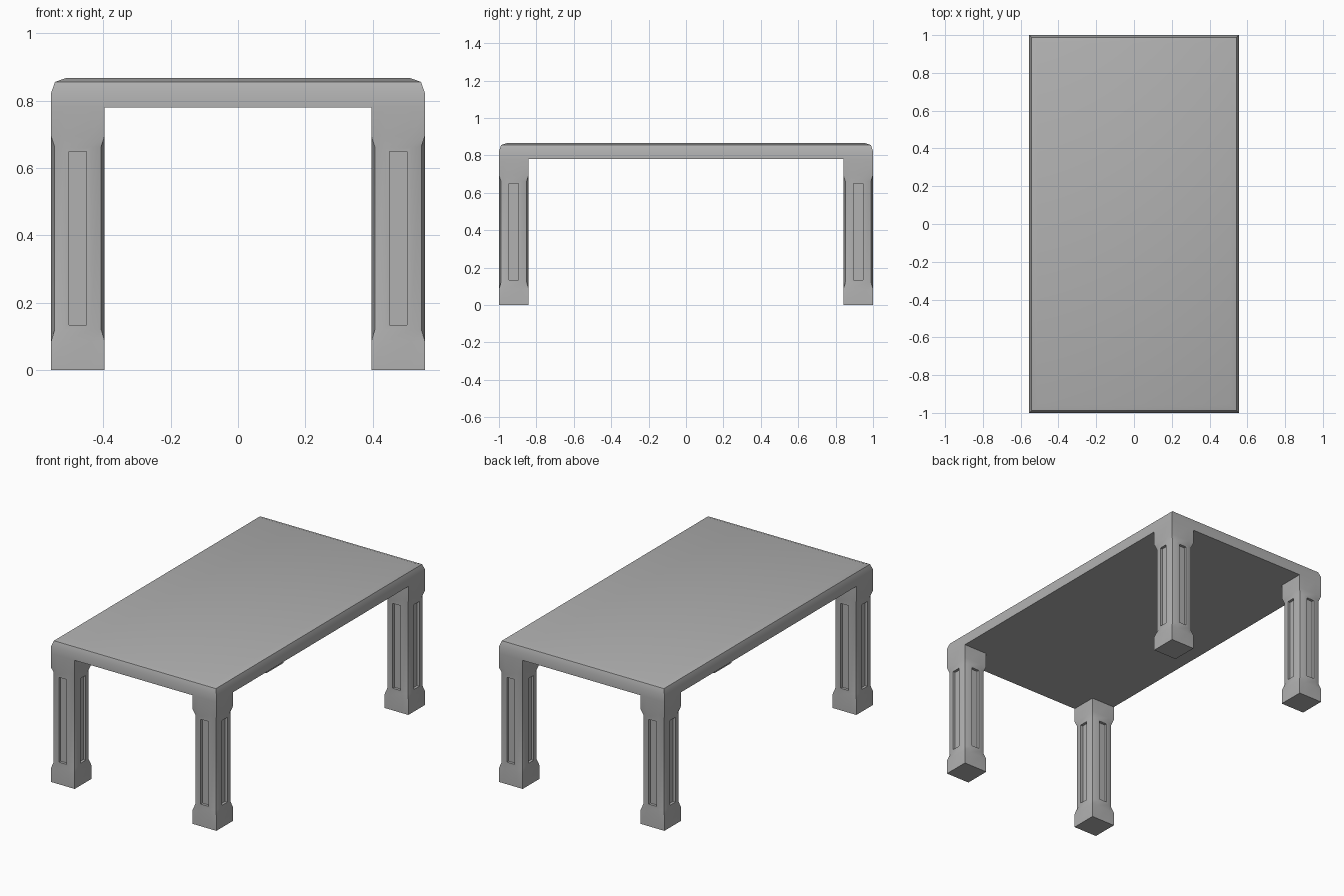
import bpy, bmesh
from math import radians

if "Cube" in bpy.data.objects:
    bpy.data.objects.remove(bpy.data.objects["Cube"])

HX, HY = 0.555, 1.0            # half size of the table
Z_UNDER, Z_TOP = 0.78, 0.867
LEG = 0.0795                   # half width of a leg

# Darker grey for the whole table
grey = bpy.data.materials.new("dark_grey")
grey.diffuse_color = (0.44, 0.44, 0.44, 1)
grey.use_nodes = True
grey.node_tree.nodes["Principled BSDF"].inputs["Base Color"].default_value = grey.diffuse_color


def loft(bm, rings, cap_top=True):
    """Skin a stack of equal-length rings; return the side faces."""
    loops = [[bm.verts.new(p) for p in ring] for ring in rings]
    sides = []
    for lo, hi in zip(loops, loops[1:]):
        n = len(lo)
        sides.append([bm.faces.new((lo[i], lo[(i + 1) % n], hi[(i + 1) % n], hi[i]))
                      for i in range(n)])
    bm.faces.new(loops[0][::-1])
    if cap_top:
        bm.faces.new(loops[-1])
    return sides


def to_mesh(bm, name):
    bmesh.ops.recalc_face_normals(bm, faces=bm.faces)
    me = bpy.data.meshes.new(name)
    bm.to_mesh(me)
    bm.free()
    me.materials.append(grey)
    return me


def add_object(name, me, loc=(0, 0, 0)):
    ob = bpy.data.objects.new(name, me)
    ob.location = loc
    bpy.context.collection.objects.link(ob)
    bpy.ops.object.select_all(action='DESELECT')
    ob.select_set(True)
    bpy.context.view_layer.objects.active = ob
    bpy.ops.object.shade_smooth_by_angle(angle=radians(30))
    return ob


# Tabletop: slab with a two-step rounded upper edge and square corners
bm = bmesh.new()
profile = [(0, Z_UNDER), (0, Z_TOP - 0.044), (0.0115, Z_TOP - 0.0115), (0.044, Z_TOP)]
loft(bm, [[(sx * (HX - d), sy * (HY - d), z)
           for sx, sy in ((-1, -1), (1, -1), (1, 1), (-1, 1))] for d, z in profile])
add_object("tabletop", to_mesh(bm, "tabletop"))

# Leg: square ends, rounded corners along the shaft
W = 0.04                       # corner rounding width


def leg_ring(z, cut):
    """Twelve points: each corner has two flanks and a tip pulled in by cut."""
    f, t = LEG - W, LEG - cut
    ring = []
    x, y = 1, 0
    for _ in range(4):
        for a, b in ((LEG, f), (t, t), (f, LEG)):
            ring.append((a * x - b * y, a * y + b * x, z))
        x, y = -y, x
    return ring


bm = bmesh.new()
sections = [(0, 0), (0.085, 0), (0.1205, 0.0105), (0.6625, 0.0105), (0.695, 0), (Z_UNDER, 0)]
sides = loft(bm, [leg_ring(z, c) for z, c in sections], cap_top=False)
bm.normal_update()

# Sunken panel on each flat side of the shaft
panels = [sides[2][i] for i in (2, 5, 8, 11)]
bmesh.ops.inset_individual(bm, faces=panels, thickness=0.0137, depth=0,
                           use_even_offset=True)
for face in panels:
    inward = face.normal * -0.016
    new = bmesh.ops.extrude_discrete_faces(bm, faces=[face])["faces"][0]
    bmesh.ops.translate(bm, verts=new.verts, vec=inward)
leg_mesh = to_mesh(bm, "leg")

# Four legs, flush with the tabletop corners
for sy, end in ((-1, "front"), (1, "back")):
    for sx, side in ((-1, "left"), (1, "right")):
        add_object(f"{end}_{side}_leg", leg_mesh, (sx * (HX - LEG), sy * (HY - LEG), 0))
